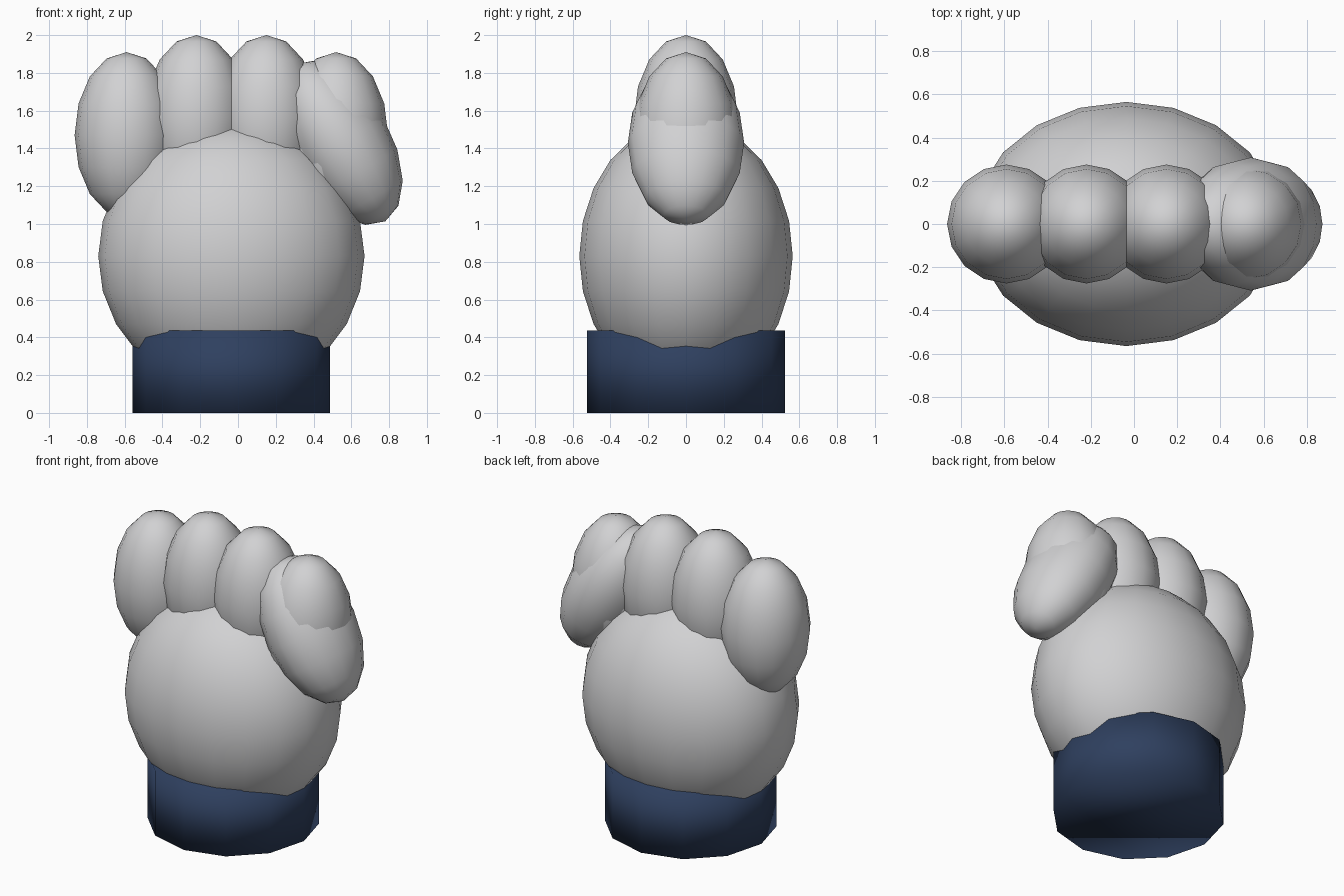
import bpy
from math import radians

cube = bpy.data.objects.get("Cube")
if cube:
    bpy.data.objects.remove(cube, do_unlink=True)


def make_material(name, color):
    mat = bpy.data.materials.new(name)
    mat.use_nodes = True
    mat.diffuse_color = color
    mat.node_tree.nodes["Principled BSDF"].inputs["Base Color"].default_value = color
    return mat


glove_grey = make_material("glove_grey", (0.64, 0.64, 0.65, 1))
cuff_navy = make_material("cuff_navy", (0.028, 0.051, 0.115, 1))


def finish(name, mat):
    obj = bpy.context.object
    obj.name = name
    obj.data.materials.append(mat)
    bpy.ops.object.shade_smooth()
    return obj


def ellipsoid(name, center, radii, segments=16, rings=8, tilt=0):
    bpy.ops.mesh.primitive_uv_sphere_add(
        segments=segments, ring_count=rings, radius=1,
        location=center, rotation=(0, radians(tilt), 0))
    bpy.context.object.scale = radii
    return finish(name, glove_grey)


MID = -0.035  # x of the hand's own centre line

# Cuff
bpy.ops.mesh.primitive_cylinder_add(
    vertices=12, radius=0.523, depth=0.435, location=(MID, 0, 0.2175))
finish("cuff", cuff_navy)

# Palm
ellipsoid("palm", (MID, 0, 0.83), (0.705, 0.565, 0.72), 20, 12)

# Four fingers, the inner pair standing higher
for name, offset, z in (("outer_finger", -0.555, 1.47), ("ring_finger", -0.185, 1.56),
                        ("middle_finger", 0.185, 1.56), ("index_finger", 0.555, 1.47)):
    ellipsoid(name, (MID + offset, 0, z), (0.275, 0.275, 0.44))

# Thumb leaning across the index finger
ellipsoid("thumb", (0.54, 0, 1.43), (0.265, 0.308, 0.48), tilt=-30)
